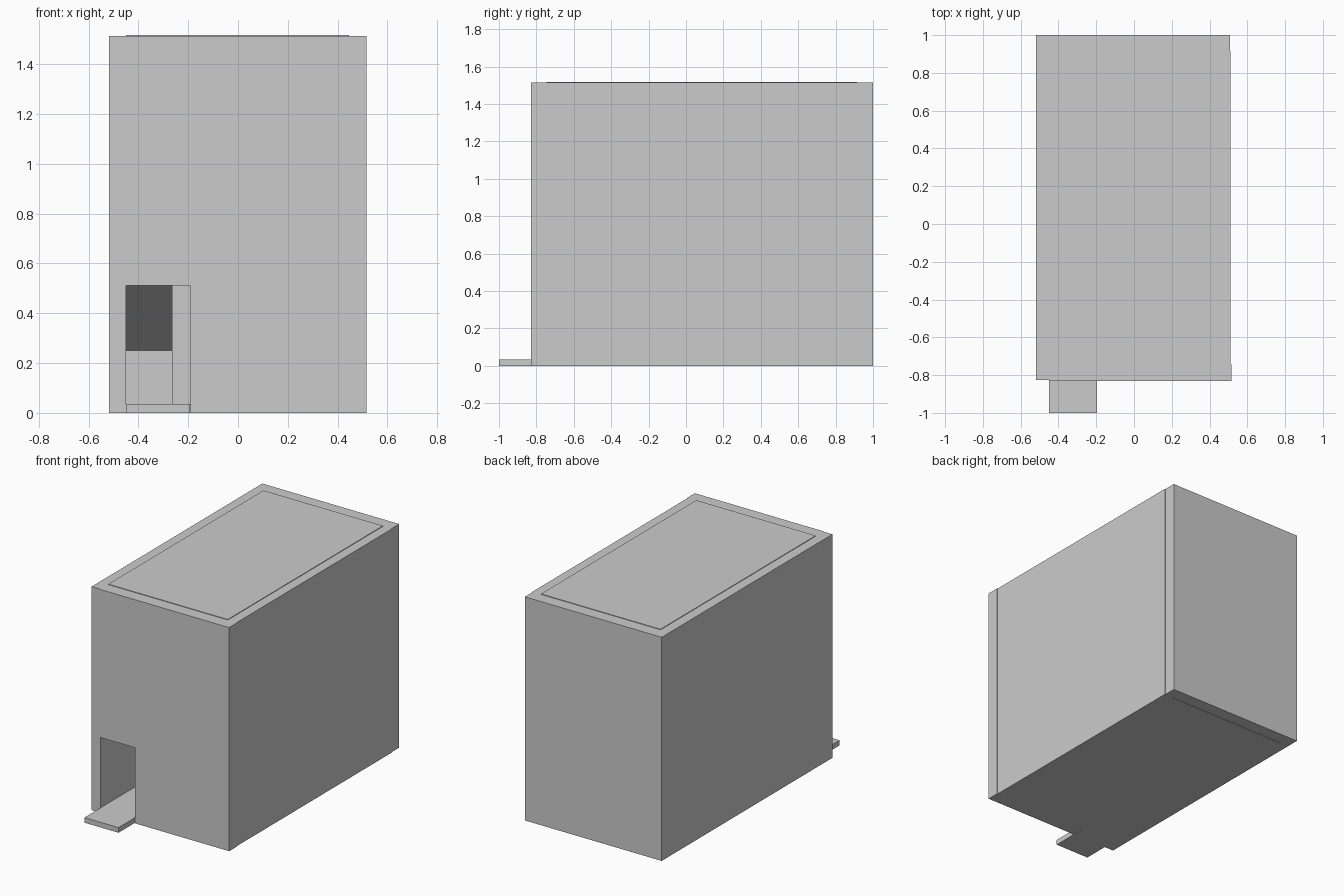
import bpy
import bmesh

if "Cube" in bpy.data.objects:
    bpy.data.objects.remove(bpy.data.objects["Cube"])


def prism(name, profile, axis, lo, hi):
    """Extrude a closed 2D profile along x or z between lo and hi."""
    bm = bmesh.new()
    def place(a, b, t):
        return (t, a, b) if axis == "x" else (a, b, t)
    face = bm.faces.new([bm.verts.new(place(a, b, lo)) for a, b in profile])
    new = bmesh.ops.extrude_face_region(bm, geom=[face])["geom"]
    shift = (hi - lo, 0, 0) if axis == "x" else (0, 0, hi - lo)
    bmesh.ops.translate(bm, vec=shift,
                        verts=[v for v in new if isinstance(v, bmesh.types.BMVert)])
    bmesh.ops.recalc_face_normals(bm, faces=bm.faces)
    mesh = bpy.data.meshes.new(name)
    bm.to_mesh(mesh)
    bm.free()
    obj = bpy.data.objects.new(name, mesh)
    bpy.context.collection.objects.link(obj)
    return obj


def box(name, x, y, z):
    corners = [(x[0], y[0]), (x[1], y[0]), (x[1], y[1]), (x[0], y[1])]
    return prism(name, corners, "z", *z)


TOP = 1.514
FRONT, BACK = (-0.83, -0.745), (0.915, 1.0)
DOOR = (-0.45, -0.19)

# Outer walls, stepped slightly at the panel joints
box("left_wall", (-0.518, -0.45), (-0.826, BACK[0]), (0, TOP))
box("right_wall", (0.445, 0.511), (FRONT[1], BACK[0]), (0, TOP))
box("back_wall", (-0.518, 0.507), BACK, (0, TOP))

# Front wall with the doorway in its lower left corner
front = [(DOOR[1], FRONT[0]), (0.515, FRONT[0]), (0.515, FRONT[1]), (DOOR[1], FRONT[1])]
prism("front_wall", front, "z", 0, TOP)
box("door_lintel", DOOR, FRONT, (0.512, TOP))

# Roof and floor panels
box("roof_panel", (-0.45, 0.445), (FRONT[1], BACK[0]), (TOP - 0.07, TOP + 0.004))
box("floor_panel", (-0.45, 0.445), (FRONT[1], BACK[0] - 0.004), (0.0, 0.035))

# Entry sill running out through the doorway
box("entry_sill", (-0.45, -0.195), (-1.0, FRONT[1]), (0, 0.035))

# Passage inside the doorway: side partition, low step and sloped soffit
box("partition", (-0.265, DOOR[1]), (-0.4, BACK[0]), (0.035, TOP - 0.07))
box("passage_step", (-0.45, -0.265), (0.2, 0.27), (0.035, 0.25))
slope = [(-0.4, 0.55), (0.2, 0.25), (0.27, 0.25), (-0.4, 0.6)]
prism("passage_soffit", slope, "x", -0.45, -0.265)
